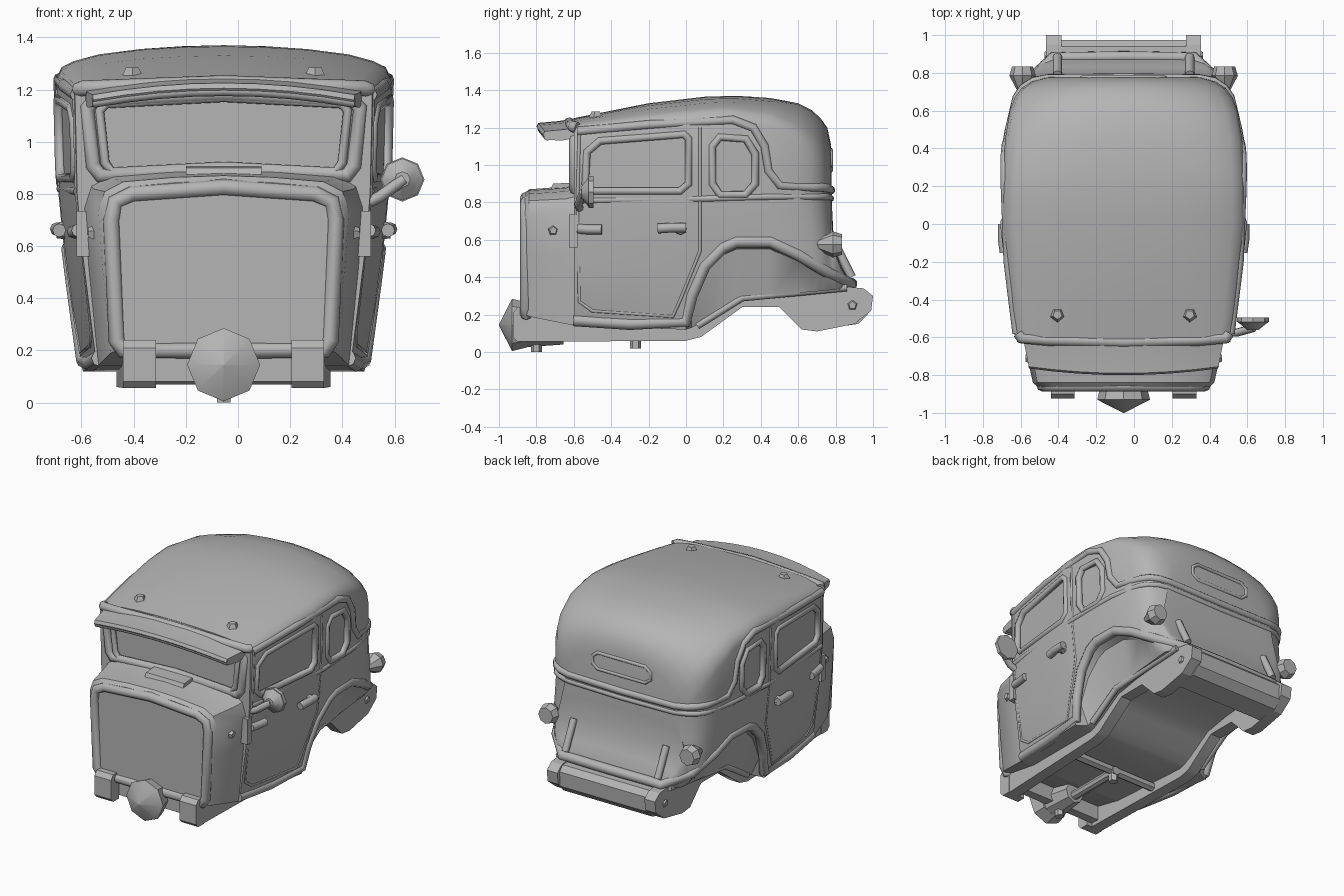
import bpy, bmesh, math
from mathutils import Vector

if "Cube" in bpy.data.objects:
    bpy.data.objects.remove(bpy.data.objects["Cube"], do_unlink=True)

CENTRE_X = -0.055  # the body's own middle; the mirror sticks out on one side
grey = bpy.data.materials.new("body_grey")
grey.use_nodes = True
grey.diffuse_color = (0.46, 0.46, 0.46, 1)
grey.node_tree.nodes["Principled BSDF"].inputs["Base Color"].default_value = (0.46, 0.46, 0.46, 1)


# ---------- helpers ----------
def finish(obj, angle=35):
    obj.location.x = CENTRE_X
    obj.data.materials.clear()
    obj.data.materials.append(grey)
    bpy.ops.object.select_all(action='DESELECT')
    obj.select_set(True)
    bpy.context.view_layer.objects.active = obj
    bpy.ops.object.shade_smooth_by_angle(angle=math.radians(angle))
    return obj


def add_mesh(name, bm, angle=35):
    bmesh.ops.remove_doubles(bm, verts=bm.verts[:], dist=0.0005)
    bmesh.ops.recalc_face_normals(bm, faces=bm.faces[:])
    mesh = bpy.data.meshes.new(name)
    bm.to_mesh(mesh)
    bm.free()
    obj = bpy.data.objects.new(name, mesh)
    bpy.context.collection.objects.link(obj)
    return finish(obj, angle)


def lerp(table, t):
    if t <= table[0][0]:
        return table[0][1]
    for (a, va), (b, vb) in zip(table, table[1:]):
        if t <= b:
            return va + (vb - va) * (t - a) / (b - a)
    return table[-1][1]


def skin(name, outlines, angle=35):
    """Join closed outlines in order and cap both ends."""
    bm = bmesh.new()
    rings = [[bm.verts.new(p) for p in outline] for outline in outlines]
    count = len(rings[0])
    for a, b in zip(rings, rings[1:]):
        for i in range(count):
            j = (i + 1) % count
            bm.faces.new((a[i], a[j], b[j], b[i]))
    bm.faces.new(rings[0])
    bm.faces.new(rings[-1])
    return add_mesh(name, bm, angle)


def mirror_loop(half):
    """Close a half outline that starts and ends on the middle plane."""
    return half + [(-x, y, z) for x, y, z in reversed(half[1:-1])]


def wrap(half):
    return half + [(-x, y, z) for x, y, z in reversed(half[:-1])]


def tube(name, points, radius, closed=False):
    curve = bpy.data.curves.new(name, 'CURVE')
    curve.dimensions = '3D'
    curve.bevel_depth = radius
    curve.bevel_resolution = 2
    curve.use_fill_caps = True
    spline = curve.splines.new('POLY')
    spline.points.add(len(points) - 1)
    for sp, p in zip(spline.points, points):
        sp.co = (*p, 1)
    spline.use_cyclic_u = closed
    obj = bpy.data.objects.new(name, curve)
    bpy.context.collection.objects.link(obj)
    bpy.ops.object.select_all(action='DESELECT')
    obj.select_set(True)
    bpy.context.view_layer.objects.active = obj
    bpy.ops.object.convert(target='MESH')
    return finish(bpy.context.view_layer.objects.active, 50)


def cone(name, start, end, r1, r2, sides=8):
    start, end = Vector(start), Vector(end)
    axis = end - start
    bm = bmesh.new()
    bmesh.ops.create_cone(bm, cap_ends=True, segments=sides, radius1=r1, radius2=r2, depth=axis.length)
    turn = axis.to_track_quat('Z', 'Y').to_matrix()
    for v in bm.verts:
        v.co = turn @ v.co + (start + end) / 2
    return add_mesh(name, bm, 30)


def prism(name, outline, x0, x1, shear=0.0):
    """Extrude a side outline of (y, z) points across x, leaning inward before y = 0."""
    return skin(name, [[(x + shear * min(y, 0), y, z) for y, z in outline] for x in (x0, x1)], 25)


def block(name, x0, x1, y0, y1, z0, z1):
    return prism(name, [(y0, z0), (y1, z0), (y1, z1), (y0, z1)], x0, x1)


def recess(target, inner, outer):
    cutter = skin("window_cutter", [inner, outer])
    cut = target.modifiers.new("recess", 'BOOLEAN')
    cut.operation, cut.solver, cut.object = 'DIFFERENCE', 'EXACT', cutter
    bpy.context.view_layer.objects.active = target
    bpy.ops.object.modifier_apply(modifier=cut.name)
    bpy.data.objects.remove(cutter, do_unlink=True)


# ---------- body shape: widths and heights along the length ----------
UPPER = [(-.6, .57), (-.4, .6), (0, .64), (.4, .635), (.6, .605), (.67, .58), (.72, .545),
         (.755, .49), (.775, .42), (.79, .45), (.88, .42)]
LOWER = UPPER[:4] + [(.6, .63), (.72, .6), (.79, .54), (.83, .5), (.88, .43)]
TAPER = [(.12, .85), (.6, .955), (.8, .985), (1.2, 1)]
ROOF = [(-.6, 1.25), (-.45, 1.28), (-.2, 1.33), (.1, 1.365), (.27, 1.37), (.5, 1.355), (.6, 1.33),
        (.67, 1.295), (.72, 1.25), (.755, 1.2), (.775, 1.11), (.782, .75), (.79, .6), (.83, .47), (.88, .38)]
EDGE = [(-.6, 1.19), (.2, 1.25), (.45, 1.2), (.6, 1.1), (.72, .98), (.775, .85), (.782, .65),
        (.79, .52), (.83, .43), (.88, .37)]
ARCH = [(0, .16), (.03, .3), (.1, .46), (.2, .56), (.27, .59), (.45, .59), (.6, .52), (.75, .43), (.88, .36)]
FLOOR = [(-.6, .14), (0, .12), (.06, .14), (.3, .29), (.88, .34)]
CROWN = [(.975, .3), (.9, .5), (.75, .72), (.5, .89), (.25, .97), (0, 1)]


def side_x(y, z):
    blend = min(max((z - .48) / .3, 0), 1)
    return (lerp(LOWER, y) * (1 - blend) + lerp(UPPER, y) * blend) * lerp(TAPER, z)


def on_side(points, s=1, lift=0.0):
    return [(s * (side_x(y, z) + lift), y, z) for y, z in points]


def body_section(y):
    floor, arch, edge, top = (lerp(t, y) for t in (FLOOR, ARCH, EDGE, ROOF))
    lip = side_x(y, arch)
    inner = lip - .03 if y < .02 else min(.46, lip - .02)
    half = [(0, y, floor), (inner, y, floor),
            (min(inner + .06, lip - .01), y, max(floor, arch - .04)), (lip, y, arch)]
    for level in (.45, .57, .68, .8, .95):
        z = min(max(arch + .01, level), edge)
        half.append((side_x(y, z), y, z))
    width = side_x(y, edge)
    half.append((width, y, edge))
    return mirror_loop(half + [(width * f, y, edge + (top - edge) * g) for f, g in CROWN])


stations = [-.6, -.45, -.2, 0, .03, .1, .2, .27, .45, .6, .67, .72, .755, .775, .782, .79, .83, .88]
body = skin("cab_body", [body_section(y) for y in stations], 40)

# ---------- hood, grille and cowl ----------
HOOD = [(.9, 0), (.97, .5), (1, .8), (.95, .91), (.8, .965), (.4, .99), (0, 1)]
hood_rings = []
for y, width, top, low in ((-.59, .535, .9, .14), (-.64, .525, .885, .15), (-.84, .48, .87, .19), (-.862, .455, .85, .2)):
    hood_rings.append(mirror_loop([(0, y, low)] + [(width * f, y, low + (top - low) * g) for f, g in HOOD]))
skin("hood", hood_rings)
grille_half = [(0, .2), (.385, .2), (.41, .24), (.43, .7), (.415, .77), (.35, .8), (0, .825)]
tube("grille_surround", mirror_loop([(x, -.855, z) for x, z in grille_half]), .032, True)
prism("cowl_vent", [(-.73, .86), (-.62, .86), (-.62, .905), (-.71, .9)], -.145, .145)

# ---------- windshield, roof front and sun visor ----------
glass_half = [(0, .905), (.43, .885), (.455, .92), (.475, 1.12), (.45, 1.145), (0, 1.17)]
recess(body, *[mirror_loop([(x, y, z) for x, z in glass_half]) for y in (-.58, -.65)])
for label, grow, depth, radius in (("windshield_frame", 1, -.6, .018), ("windshield_surround", 1.1, -.595, .03)):
    tube(label, mirror_loop([(x * grow, depth, 1.03 + (z - 1.03) * grow) for x, z in glass_half]), radius, True)
tube("roof_front_edge", wrap([(.555, -.58, 1.2), (.54, -.605, 1.205), (.4, -.615, 1.21), (0, -.625, 1.225)]), .03)
visor = [(-.59, 1.25), (-.68, 1.235), (-.79, 1.225), (-.8, 1.205), (-.78, 1.18), (-.7, 1.175), (-.59, 1.19)]
steps = [i / 4 - 1 for i in range(9)]
skin("sun_visor", [[((.53 + .2 * min(y + .65, 0)) * t, y + .035 * t * t * (y < -.65), z - .045 * t * t)
                    for y, z in visor] for t in steps])
tube("visor_lip", [(.5 * t, .035 * t * t - .775, 1.195 - .045 * t * t) for t in steps], .02)

# ---------- mouldings that run round the body ----------
gutter = [(-.58, 1.18), (-.2, 1.215), (.25, 1.24), (.36, 1.2), (.42, 1.1), (.44, .97), (.5, .89),
          (.67, .88), (.72, .88), (.755, .875)]
tube("rain_gutter", wrap(on_side(gutter, 1, -.008) + [(.4, .77, .87), (0, .774, .865)]), .024)
belt = [(-.58, .81), (.1, .82), (.45, .83), (.67, .83), (.72, .83), (.755, .83)]
tube("belt_moulding", wrap(on_side(belt, 1, -.006) + [(.4, .77, .825), (0, .774, .82)]), .018)
lip = [(-.6, .17), (-.3, .15)] + ARCH
tube("fender_lip", wrap(on_side(lip, 1, -.016) + [(.3, .88, .365), (0, .885, .365)]), .032)
window = [(0, .97), (.18, .97), (.22, 1), (.22, 1.05), (.18, 1.08), (0, 1.08)]
tube("rear_window_frame", mirror_loop([(x, .774, z) for x, z in window]), .012, True)

# ---------- parts on both sides ----------
door_window = [(-.5, .86), (-.03, .86), (.015, .9), (.015, 1.14), (-.01, 1.165), (-.46, 1.13), (-.53, 1.07), (-.54, .9)]
quarter_window = [(.18, .84), (.32, .84), (.37, .9), (.37, 1.06), (.32, 1.14), (.18, 1.15), (.14, 1.1), (.14, .9)]
door_gap = [(.075, 1.2), (.075, .83), (.075, .54), (-.03, .28), (-.07, .19), (-.5, .22), (-.57, .27), (-.58, .8), (-.57, 1.17)]
rail = [(-.85, .055), (0, .06), (.08, .08), (.3, .24), (.5, .24), (.62, .12), (.7, .11), (.9, .15), (.99, .22),
        (1, .3), (.95, .34), (.85, .35), (.3, .32), (.05, .15), (-.85, .2)]
bracket = [(-.9, .055), (-.84, .055), (-.84, .24), (-.9, .24), (-.925, .21), (-.925, .08)]
for side, s in (("left", 1), ("right", -1)):
    for label, outline in (("door", door_window), ("quarter", quarter_window)):
        recess(body, on_side(outline, s, -.018), on_side(outline, s, .06))
        tube(f"{side}_{label}_window_frame", on_side(outline, s, -.008), .022, True)
    tube(side + "_door_edge", on_side(door_gap, s, -.004), .01)
    prism(side + "_frame_rail", rail, s * .33, s * .41, s * .035)
    tube(side + "_inner_fender_edge", [(s * .45, y, z) for y, z in FLOOR[2:4]] + [(s * .42, .86, .345)], .02)
    cone(side + "_rail_bolt", (s * .4, .89, .25), (s * .42, .89, .25), .035, .02, 5)
    prism(side + "_bumper_bracket", bracket, s * .26, s * .385)
    block(side + "_hinge_plate", s * .515, s * .565, -.625, -.58, .56, .735)
    tube(side + "_hinge_arm", on_side([(-.58, .66), (-.53, .655), (-.45, .655)], s, .005), .026)
    cone(side + "_handle_stem", (s * .6, -.03, .66), (s * .64, -.03, .66), .035, .03)
    tube(side + "_door_handle", [(s * .64, 0, .665), (s * .64, -.08, .665), (s * .63, -.15, .66)], .026)
    cone(side + "_hood_lamp", (s * .48, -.71, .65), (s * .52, -.71, .65), .036, .02, 5)
    cone(side + "_roof_lamp", (s * .35, -.48, 1.245), (s * .35, -.48, 1.285), .045, .025, 5)
    cone(side + "_tail_lamp_stem", (s * .5, .7, .55), (s * .535, .73, .57), .025, .03)
    cone(side + "_tail_lamp_bowl", (s * .535, .7, .575), (s * .535, .785, .575), .025, .07)
    cone(side + "_tail_lamp_glass", (s * .535, .785, .575), (s * .535, .835, .575), .07, .055)
    tube(side + "_rear_strut", [(s * .35, .79, .59), (s * .35, .815, .54), (s * .35, .845, .48), (s * .35, .885, .4)], .024)
finish(body, 40)

# ---------- chassis ----------
tank = [(.78, .13), (.92, .15), (.97, .2), (.975, .3), (.94, .335), (.84, .34), (.78, .3), (.76, .17)]
prism("rear_tank", tank, -.34, .34)
block("front_crossmember", -.36, .36, -.84, -.78, .08, .2)
cone("nose_cone", (0, -.93, .145), (0, -1, .145), .14, .003)
cone("nose_base", (0, -.93, .145), (0, -.85, .145), .14, .12)
cone("gearbox", (0, -.86, .125), (0, -.65, .11), .1, .07)
cone("drive_shaft", (0, -.66, .09), (0, -.24, .09), .03, .03)
cone("middle_crossbar", (-.36, -.27, .1), (.36, -.27, .1), .03, .03, 6)
for label, y, low in (("front_peg", -.8, 0), ("middle_peg", -.27, .02)):
    cone(label, (0, y, low), (0, y, .1), .03, .03, 6)

# ---------- side mirror, on the left only ----------
tube("mirror_arm", [(.56, -.57, .77), (.6, -.575, .79), (.69, -.55, .855)], .022)
cone("mirror_disc", (.685, -.495, .855), (.685, -.52, .855), .085, .085)
cone("mirror_back", (.685, -.52, .855), (.685, -.56, .855), .08, .03)
